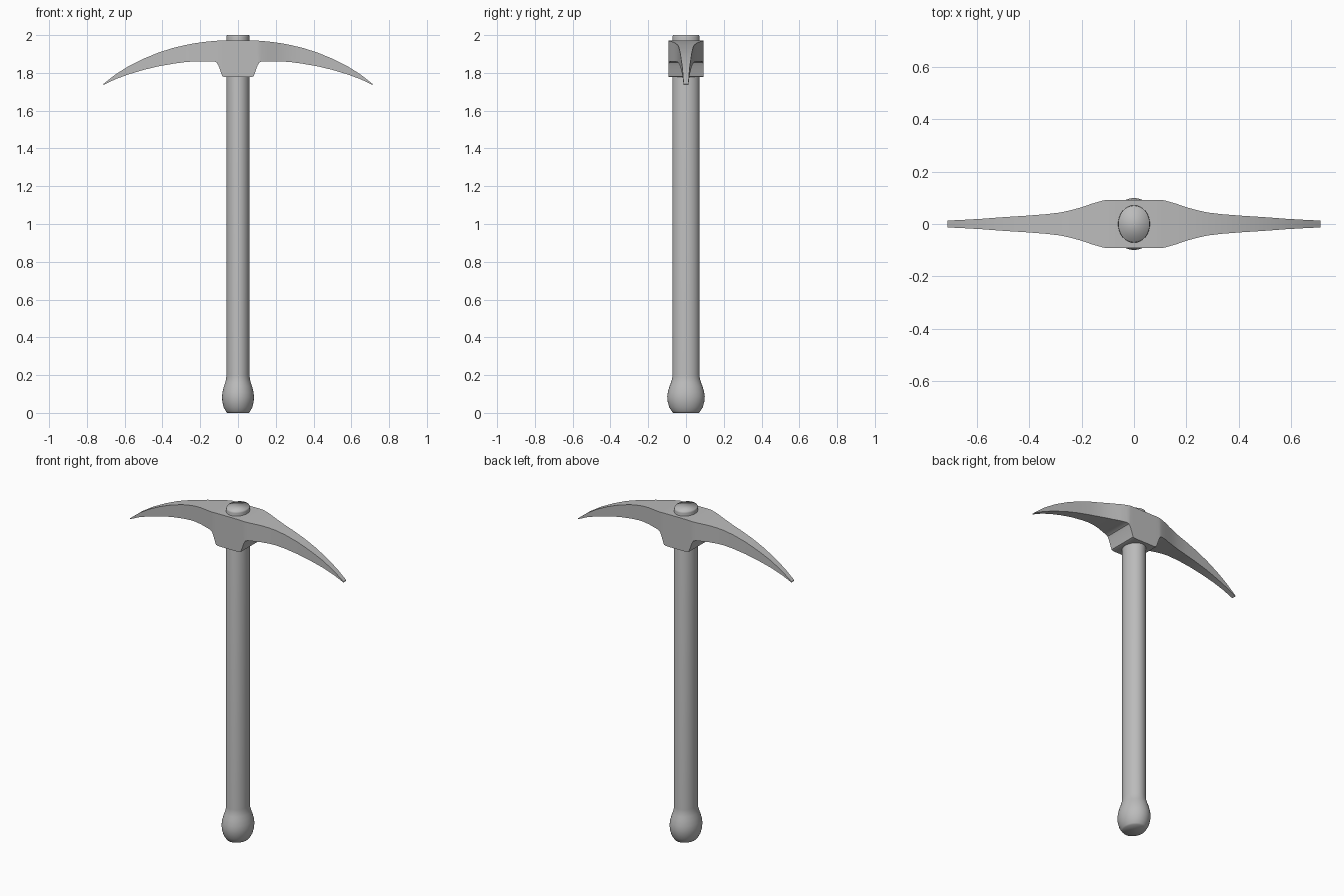
import bpy, bmesh, math

cube = bpy.data.objects.get("Cube")
if cube:
    bpy.data.objects.remove(cube, do_unlink=True)

grey = bpy.data.materials.new("plain grey")
grey.use_nodes = True
colour = (0.5, 0.5, 0.5, 1)
grey.diffuse_color = colour
grey.node_tree.nodes["Principled BSDF"].inputs["Base Color"].default_value = colour


def loft(name, rings, smooth_angle):
    """Skin a list of equal-length point rings and cap both ends."""
    bm = bmesh.new()
    loops = [[bm.verts.new(p) for p in ring] for ring in rings]
    n = len(loops[0])
    for a, b in zip(loops, loops[1:]):
        for i in range(n):
            j = (i + 1) % n
            bm.faces.new((a[i], a[j], b[j], b[i]))
    bm.faces.new(loops[0])
    bm.faces.new(loops[-1])
    bmesh.ops.recalc_face_normals(bm, faces=bm.faces)
    mesh = bpy.data.meshes.new(name)
    bm.to_mesh(mesh)
    bm.free()
    mesh.materials.append(grey)
    obj = bpy.data.objects.new(name, mesh)
    bpy.context.collection.objects.link(obj)
    bpy.ops.object.select_all(action='DESELECT')
    obj.select_set(True)
    bpy.context.view_layer.objects.active = obj
    bpy.ops.object.shade_smooth_by_angle(angle=math.radians(smooth_angle))
    return obj


# Handle: oval shaft with a swollen pommel, (height, half width)
SIDES = 32
DEPTH = 1.17
profile = [(0, 0.058), (0.008, 0.064), (0.03, 0.076), (0.06, 0.083),
           (0.085, 0.085), (0.11, 0.082), (0.14, 0.075), (0.16, 0.068),
           (0.18, 0.063), (0.2, 0.061), (1.99, 0.061), (2.0, 0.059)]
angles = [2 * math.pi * i / SIDES for i in range(SIDES)]
loft("handle", [[(r * math.cos(a), DEPTH * r * math.sin(a), z) for a in angles]
                for z, r in profile], 100)

# Head: curved double pick with a socket collar, (x, top, bottom, half depth)
half = [(0.07, 1.972, 1.777, 0.092), (0.083, 1.972, 1.782, 0.092),
        (0.103, 1.971, 1.838, 0.092), (0.112, 1.97, 1.854, 0.091),
        (0.125, 1.969, 1.86, 0.088), (0.16, 1.966, 1.861, 0.078),
        (0.2, 1.961, 1.861, 0.064), (0.24, 1.955, 1.86, 0.053),
        (0.28, 1.947, 1.857, 0.044), (0.34, 1.933, 1.849, 0.037),
        (0.42, 1.908, 1.835, 0.031), (0.5, 1.875, 1.816, 0.026),
        (0.58, 1.835, 1.792, 0.02), (0.65, 1.791, 1.766, 0.016),
        (0.713, 1.741, 1.736, 0.013)]
stations = [(-x, t, b, y) for x, t, b, y in reversed(half)] + half
loft("pick_head", [[(x, -y, b), (x, y, b), (x, y, t), (x, -y, t)]
                   for x, t, b, y in stations], 35)
